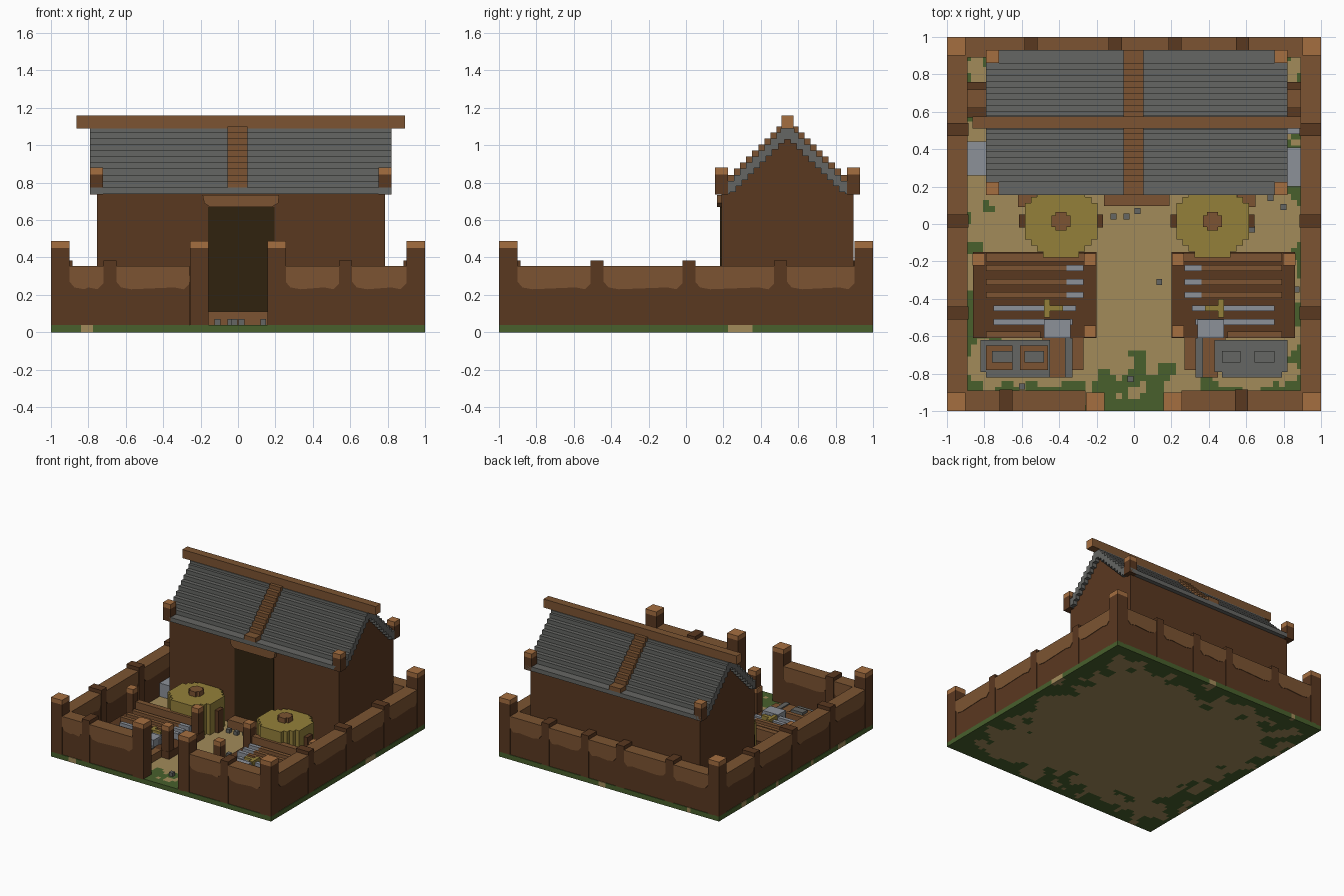
import bpy
import bmesh
from mathutils import Vector, noise

if "Cube" in bpy.data.objects:
    bpy.data.objects.remove(bpy.data.objects["Cube"])


def material(name, hex_code):
    rgb = [int(hex_code[i:i + 2], 16) / 255 for i in (0, 2, 4)]
    col = [c / 12.92 if c < 0.04 else ((c + 0.055) / 1.055) ** 2.4 for c in rgb] + [1]
    m = bpy.data.materials.new(name)
    m.use_nodes = True
    m.diffuse_color = col
    m.node_tree.nodes["Principled BSDF"].inputs["Base Color"].default_value = col
    return m


DARK = material("dark brown wood", "5a3820")
MID = material("mid brown wood", "7c5432")
LIGHT = material("light brown wood", "a56e40")
GREY = material("slate grey", "656663")
STEEL = material("pale steel", "8c9199")
SAND = material("sand", "a28b5a")
GRASS = material("grass green", "48602c")
STRAW = material("straw gold", "94803a")
SHADE = material("doorway black", "30220f")


def finish(name, bm, *mats):
    bmesh.ops.recalc_face_normals(bm, faces=bm.faces)
    me = bpy.data.meshes.new(name)
    bm.to_mesh(me)
    bm.free()
    for m in mats:
        me.materials.append(m)
    ob = bpy.data.objects.new(name, me)
    bpy.context.collection.objects.link(ob)
    return ob


def boxes(name, mat, *ranges):
    """One object of boxes, each (x0, x1, y0, y1, z0, z1)."""
    bm = bmesh.new()
    for x0, x1, y0, y1, z0, z1 in ranges:
        vs = bmesh.ops.create_cube(bm, size=1)["verts"]
        bmesh.ops.scale(bm, vec=(abs(x1 - x0), abs(y1 - y0), z1 - z0), verts=vs)
        bmesh.ops.translate(bm, vec=((x0 + x1) / 2, (y0 + y1) / 2, (z0 + z1) / 2), verts=vs)
    return finish(name, bm, mat)


def prism(name, mat, pts, t0, t1, axis):
    """Extrude an (s, z) profile from t0 to t1 along the x or y axis."""
    bm = bmesh.new()
    vs = [bm.verts.new((t0, s, z) if axis == "x" else (s, t0, z)) for s, z in pts]
    f = bm.faces.new(vs)
    ext = bmesh.ops.extrude_face_region(bm, geom=[f], use_keep_orig=True)["geom"]
    d = Vector((t1 - t0, 0, 0)) if axis == "x" else Vector((0, t1 - t0, 0))
    bmesh.ops.translate(bm, vec=d, verts=[v for v in ext if isinstance(v, bmesh.types.BMVert)])
    return finish(name, bm, mat)


def post(name, x, y, r, z0, z1, cap=0.037):
    boxes(name, DARK, (x - r, x + r, y - r, y + r, z0, z1 - cap))
    boxes(name + "_cap", LIGHT, (x - r, x + r, y - r, y + r, z1 - cap, z1))


# Ground slab with grass creeping in from the edges
bm = bmesh.new()
bmesh.ops.create_grid(bm, x_segments=62, y_segments=62, size=1)
bmesh.ops.translate(bm, vec=(0, 0, 0.04), verts=bm.verts)
for f in bm.faces:
    c = f.calc_center_median()
    edge = 1 - max(abs(c.x), abs(c.y))
    f.material_index = int(noise.noise(c * 9) + (0.15 - edge) * 3 > 0)
ground = finish("ground", bm, SAND, GRASS)
slab = ground.modifiers.new("thickness", "SOLIDIFY")
slab.thickness = 0.04
slab.offset = -1


# Yard walls: dark body, wavy lighter trim between short dark posts
def wall(name, axis, side, start, end, stops):
    inner, outer = side * 0.895, side * 0.995
    prism(name, DARK, [(start, 0.03), (end, 0.03), (end, 0.35), (start, 0.35)], inner, outer, axis)
    cuts = [start] + [v for s in stops for v in (s - 0.035, s + 0.035)] + [end]
    for a, b in zip(cuts[::2], cuts[1::2]):
        prism(name + "_trim", MID,
              [(a, 0.355), (a, 0.27), (a + 0.025, 0.24), (a + 0.08, 0.23), (b - 0.08, 0.24),
               (b - 0.03, 0.23), (b, 0.26), (b, 0.355)], side * 0.89, side * 0.999, axis)
    for s in stops:
        prism(name + "_post", DARK, [(s - 0.035, 0.04), (s + 0.035, 0.04), (s + 0.035, 0.385),
                                     (s - 0.035, 0.385)], side * 0.885, side, axis)


wall("front_wall_right", "y", -1, -0.9, -0.26, [-0.685])
wall("front_wall_left", "y", -1, 0.255, 0.9, [0.575])
wall("back_wall", "y", 1, -0.9, 0.9, [-0.55, -0.1, 0.22, 0.58])
for side in (-1, 1):
    wall("side_wall", "x", side, -0.9, 0.9, [-0.475, 0.015, 0.505])
    for y in (-0.95, 0.95):
        post("corner_post", side * 0.95, y, 0.05, 0.035, 0.487)
    post("gate_post", side * 0.207, -0.95, 0.05, 0.035, 0.487)

# House with gable ends
MY = 0.5425
half = [(0.19, 0.04), (0.19, 0.745), (0.225, 0.76)]
prism("house", DARK, half + [(MY, 1.06)] + [(2 * MY - y, z) for y, z in reversed(half)],
      -0.755, 0.785, "x")
boxes("doorway", SHADE, (-0.16, 0.195, 0.183, 0.2, 0.11, 0.67))
prism("lintel", MID, [(-0.19, 0.735), (-0.18, 0.69), (-0.15, 0.67), (0.18, 0.67),
                      (0.215, 0.69), (0.22, 0.735)], 0.165, 0.2, "y")
boxes("door_step", MID, (-0.16, 0.19, 0.095, 0.2, 0.04, 0.11))

# Stepped roof, mirrored over the ridge
STEP = 0.0323


def both(x0, x1, y0, y1, z0, z1):
    return [(x0, x1, y0, y1, z0, z1), (x0, x1, 2 * MY - y1, 2 * MY - y0, z0, z1)]


slats = both(-0.79, 0.82, 0.155, 0.235, 0.74, 0.775)
rafters = both(-0.055, 0.05, 0.155, 0.225, 0.775, 0.81)
for i in range(9):
    y, top = 0.225 + STEP * i, 0.81 + STEP * i
    slats += both(-0.79, 0.82, y, y + STEP + 0.01, top - 0.06, top)
    rafters += both(-0.055, 0.05, y, y + STEP, top - 0.01, top + STEP)
slats.append((-0.79, 0.82, 0.505, 0.58, 1.03, 1.09))
boxes("roof_slats", GREY, *slats)
boxes("roof_rafters", MID, *rafters)
boxes("ridge_beam", MID, (-0.86, 0.89, 0.51, 0.575, 1.09, 1.16))
boxes("ridge_beam_ends", LIGHT, (-0.863, -0.855, 0.51, 0.575, 1.09, 1.16),
      (0.885, 0.893, 0.51, 0.575, 1.09, 1.16))
for x in (-0.757, 0.787):
    for y in (0.19, 2 * MY - 0.19):
        post("roof_post", x, y, 0.035, 0.738, 0.88)

# Straw bins with blocky round outlines
for x, s in ((-0.39, -1), (0.42, 1)):
    y, rows = 0.015, []
    for i in range(-6, 6):
        mid = (i + 0.5) * STEP
        w = round((0.2 ** 2 - mid ** 2) ** 0.5 / STEP) * STEP
        rows.append((x - w, x + w, y + i * STEP, y + (i + 1) * STEP, 0.04, 0.29))
    boxes("straw_bin", STRAW, *rows)
    boxes("bin_knob", MID, (x - 0.05, x + 0.05, y - 0.03, y + 0.03, 0.29, 0.33),
          (x - 0.03, x + 0.03, y - 0.05, y + 0.05, 0.29, 0.33))
    boxes("bin_handles", DARK, (x - 0.225, x + 0.225, y - 0.035, y + 0.035, 0.04, 0.22))
    boxes("bin_plank", MID, (x + s * 0.13, x + s * 0.23, 0.09, 0.16, 0.04, 0.12))

# Weapon racks either side of the path
for s in (-1, 1):
    boxes("rack_base", DARK, (s * 0.2, s * 0.86, -0.61, -0.15, 0.04, 0.1))
    boxes("rack_rails", MID, (s * 0.26, s * 0.79, -0.2, -0.155, 0.1, 0.2),
          (s * 0.5, s * 0.79, -0.61, -0.575, 0.1, 0.16),
          *[(s * 0.36, s * 0.79, y - 0.016, y + 0.016, 0.1, 0.15) for y in (-0.235, -0.31, -0.38)])
    boxes("blades", STEEL, (s * 0.31, s * 0.75, -0.465, -0.435, 0.1, 0.14),
          (s * 0.33, s * 0.75, -0.54, -0.508, 0.1, 0.14),
          (s * 0.34, s * 0.48, -0.61, -0.51, 0.1, 0.16),
          *[(s * 0.27, s * 0.37, y - 0.016, y + 0.016, 0.1, 0.15) for y in (-0.235, -0.31, -0.38)])
    boxes("sword_hilt", STRAW, (s * 0.45, s * 0.48, -0.5, -0.4, 0.1, 0.16),
          (s * 0.38, s * 0.48, -0.465, -0.435, 0.1, 0.16))
    for x, y in ((0.83, -0.19), (0.235, -0.19), (0.235, -0.575)):
        post("rack_post", s * x, y, 0.033, 0.04, 0.305)

    # Work bench, supplies and steel stored along the side walls
    boxes("bench_wood", MID, (s * 0.27, s * 0.49, -0.78, -0.61, 0.04, 0.1),
          (s * 0.33, s * 0.45, -0.82, -0.78, 0.04, 0.1))
    boxes("bench_strip", GREY, (s * 0.33, s * 0.37, -0.82, -0.61, 0.04, 0.11))
    boxes("side_crate", DARK, (s * 0.79, s * 0.9, 0.57, 0.76, 0.04, 0.2))
    boxes("side_crate_band", MID, (s * 0.785, s * 0.9, 0.62, 0.72, 0.04, 0.21))
boxes("stone_bench", GREY, (0.43, 0.82, -0.79, -0.62, 0.04, 0.12),
      (0.47, 0.79, -0.82, -0.79, 0.04, 0.12), (0.47, 0.57, -0.74, -0.68, 0.12, 0.14),
      (0.645, 0.75, -0.74, -0.68, 0.12, 0.14))
boxes("stone_trough", GREY, (-0.82, -0.45, -0.79, -0.62, 0.04, 0.11),
      (-0.79, -0.45, -0.82, -0.79, 0.04, 0.11))
boxes("trough_frames", MID, (-0.79, -0.65, -0.78, -0.65, 0.1, 0.12),
      (-0.61, -0.46, -0.78, -0.65, 0.1, 0.12))
boxes("trough_stones", GREY, (-0.76, -0.65, -0.74, -0.68, 0.12, 0.14),
      (-0.585, -0.48, -0.74, -0.68, 0.12, 0.14))
boxes("steel_plates", STEEL, (-0.9, -0.79, 0.26, 0.44, 0.04, 0.15),
      (0.82, 0.9, 0.2, 0.41, 0.04, 0.15), (0.82, 0.9, 0.48, 0.52, 0.04, 0.15))

# Loose stones
spots = [(-0.11, 0.04), (-0.04, 0.04), (0.135, -0.31), (0.63, -0.03), (0.73, 0.14),
         (0.8, 0.09), (0.87, -0.35), (-0.02, -0.83), (-0.6, -0.87), (0.02, 0.07)]
boxes("loose_stones", GREY,
      *[(x - 0.016, x + 0.016, y - 0.016, y + 0.016, 0.04, 0.07) for x, y in spots])
